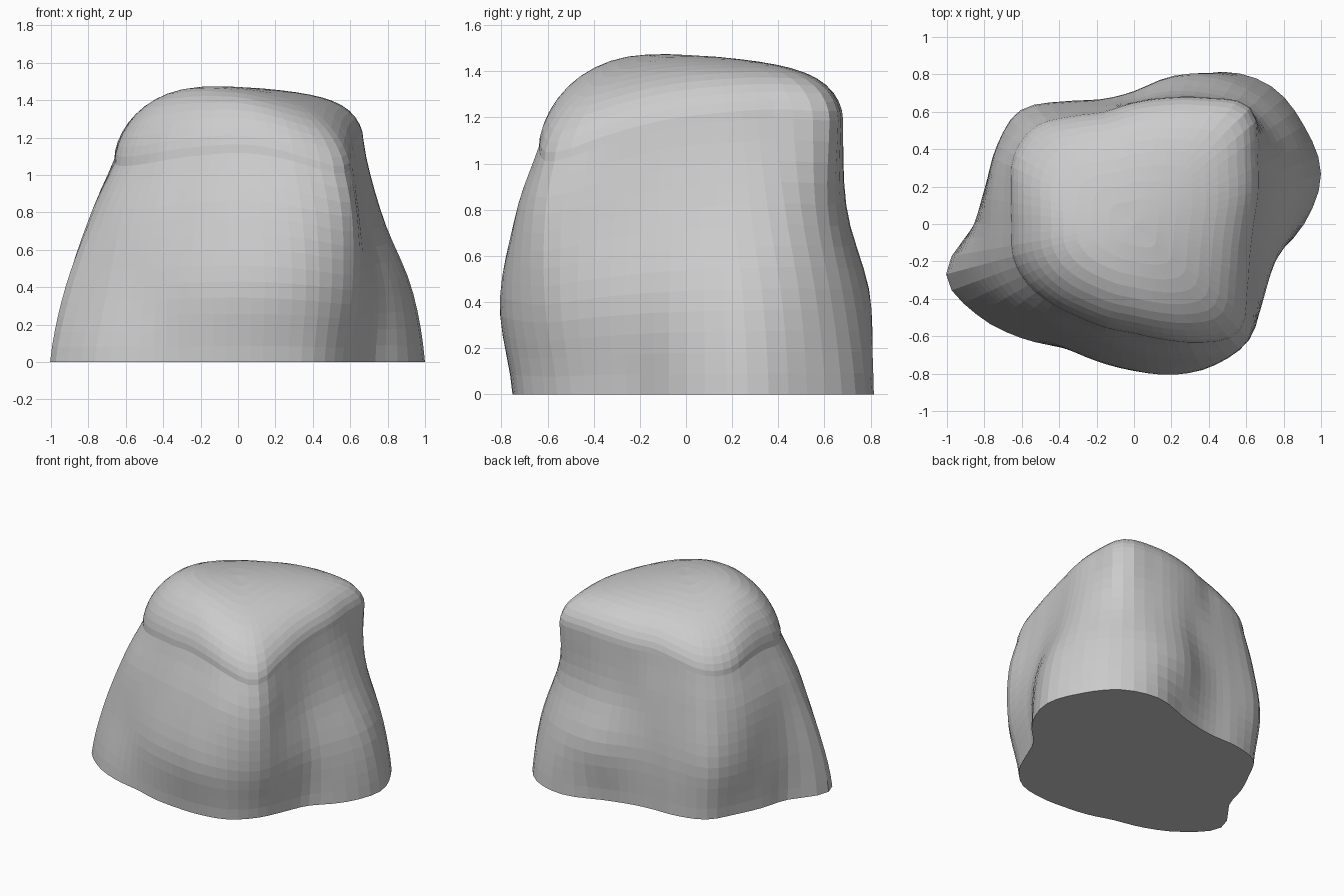
import bpy, bmesh, math

if "Cube" in bpy.data.objects:
    bpy.data.objects.remove(bpy.data.objects["Cube"])

# Rock cross-sections: radius every 15 degrees, at heights 0, 0.4, 0.8 and 1.2
SECTIONS = [
    [.91, 1.035, 1.05, 1.04, .94, .76, .68, .68, .75, .82, .80, .81,
     .85, 1.04, .97, .86, .765, .745, .745, .775, .81, .79, .75, .76],
    [.86, .96, .99, .97, .91, .82, .71, .69, .755, .86, .845, .82,
     .85, .955, .88, .79, .75, .757, .785, .835, .87, .865, .80, .78],
    [.72, .79, .86, .87, .79, .72, .66, .66, .71, .80, .81, .79,
     .78, .80, .77, .71, .67, .67, .70, .755, .83, .86, .75, .70],
    [.64, .69, .765, .88, .78, .70, .65, .62, .66, .72, .71, .65,
     .62, .62, .60, .58, .56, .56, .57, .62, .69, .76, .69, .64],
]
STEP = 0.4
AROUND, WALL, CAP = 72, 13, 12


def catmull(a, b, c, d, t):
    return b + 0.5 * t * (c - a + t * (2*a - 5*b + 4*c - d + t * (3*(b - c) + d - a)))


def smooth_at(values, pos, cyclic):
    n, i = len(values), math.floor(pos)
    if not cyclic:
        i = max(0, min(i, n - 2))
    pick = [(k % n) if cyclic else max(0, min(k, n - 1)) for k in range(i - 1, i + 3)]
    return catmull(*[values[k] for k in pick], pos - i)


def radius(ang, z):
    ring = [smooth_at(s, ang / math.tau * 24, True) for s in SECTIONS]
    return smooth_at(ring, min(z / STEP, 3), False)


def top_height(x, y):
    # Diagonal ridge falling away to the two side corners
    a, b = (x + y) / math.sqrt(2), (x - y) / math.sqrt(2)
    d = a + 0.22
    return 1.475 - (0.09 if d > 0 else 0.8) * d * d - 0.43 * b * b


def edge_drop(ang):
    # Softer, deeper rounding on the front left flank
    return 0.18 + 0.10 * max(0, -math.cos(ang - math.pi / 4))


def edge_power(ang):
    return 5.5 + 1.5 * math.cos(ang - math.pi / 4)


bm = bmesh.new()
angles = [math.tau * i / AROUND for i in range(AROUND)]

# Height and radius of the shoulder where the wall meets the cap
shoulder = []
for a in angles:
    z = 1.15
    for _ in range(6):
        r = radius(a, z)
        z = top_height(r * math.cos(a), r * math.sin(a)) - edge_drop(a)
    shoulder.append((radius(a, z), z))

# Wall rings
rings = []
for j in range(WALL + 1):
    ring = []
    for a, (_, zt) in zip(angles, shoulder):
        z = zt * j / WALL
        r = radius(a, z)
        ring.append(bm.verts.new((r * math.cos(a), r * math.sin(a), z)))
    rings.append(ring)

# Rounded cap rings
for j in range(1, CAP):
    s = math.cos(math.pi / 2 * j / CAP) ** 0.8
    ring = []
    for a, (r, zt) in zip(angles, shoulder):
        drop = edge_drop(a) * (1 - math.sqrt(1 - s ** edge_power(a)))
        x, y = s * radius(a, zt) * math.cos(a), s * r * math.sin(a)
        ring.append(bm.verts.new((x, y, top_height(x, y) - drop)))
    rings.append(ring)

# Skin, top and flat base
for lo, hi in zip(rings, rings[1:]):
    for i in range(AROUND):
        k = (i + 1) % AROUND
        bm.faces.new((lo[i], lo[k], hi[k], hi[i]))
tip = bm.verts.new((0, 0, top_height(0, 0)))
for i in range(AROUND):
    bm.faces.new((rings[-1][i], rings[-1][(i + 1) % AROUND], tip))
bm.faces.new(list(reversed(rings[0])))
bmesh.ops.recalc_face_normals(bm, faces=bm.faces[:])

mesh = bpy.data.meshes.new("rock")
bm.to_mesh(mesh)
bm.free()
rock = bpy.data.objects.new("rock", mesh)
bpy.context.collection.objects.link(rock)
